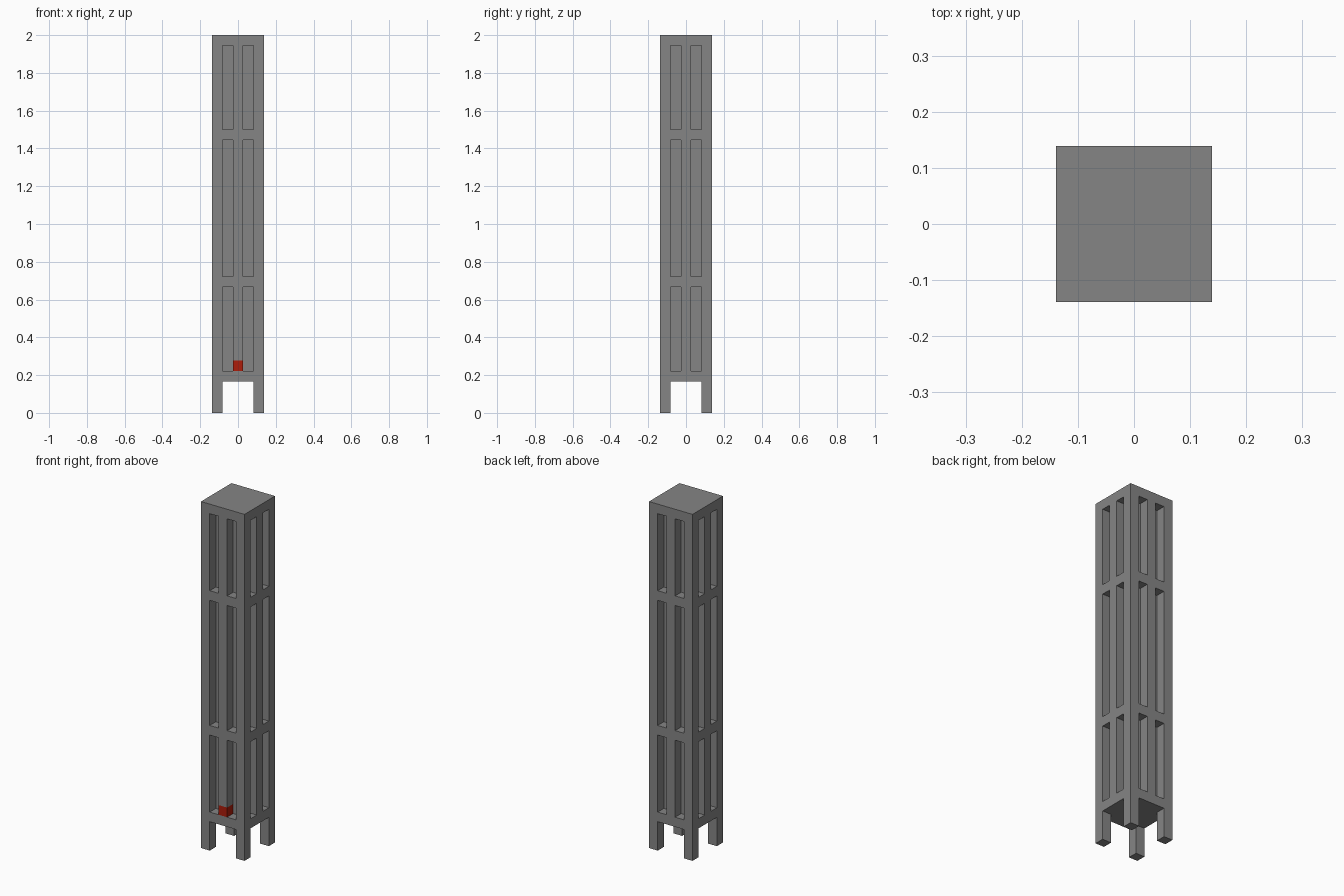
import bpy
import bmesh
from mathutils import Vector

default = bpy.data.objects.get("Cube")
if default:
    bpy.data.objects.remove(default, do_unlink=True)

U = 1 / 18                      # one module of the tower
HALF, CORE = 2.5, 1.5           # half widths in modules
LEG, TOP = 3, 36
WINDOWS = [(4, 12), (13, 26), (27, 35)]


def material(name, color):
    mat = bpy.data.materials.new(name)
    mat.use_nodes = True
    mat.diffuse_color = color
    mat.node_tree.nodes["Principled BSDF"].inputs["Base Color"].default_value = color
    return mat


def extrude(bm, faces, offset):
    """Push a set of faces along offset, leaving no inner walls."""
    new = bmesh.ops.extrude_face_region(bm, geom=faces)["geom"]
    bmesh.ops.translate(bm, vec=offset, verts=[g for g in new if isinstance(g, bmesh.types.BMVert)])
    old = [f for f in faces if f.is_valid and f not in new]
    bmesh.ops.delete(bm, geom=old, context='FACES_ONLY')


# Solid shaft, cut along the module lines
bm = bmesh.new()
bmesh.ops.create_cube(bm, size=1)
bmesh.ops.scale(bm, vec=(2 * HALF, 2 * HALF, TOP - LEG), verts=bm.verts)
bmesh.ops.translate(bm, vec=(0, 0, (TOP + LEG) / 2), verts=bm.verts)
levels = sorted({z for pair in WINDOWS for z in pair} | {5})
cuts = [(Vector((0, 0, z)), Vector((0, 0, 1))) for z in levels]
for axis in (Vector((1, 0, 0)), Vector((0, 1, 0))):
    cuts += [(axis * d, axis) for d in (-CORE, -0.5, 0.5, CORE)]
for point, normal in cuts:
    bmesh.ops.bisect_plane(bm, geom=bm.verts[:] + bm.edges[:] + bm.faces[:],
                           plane_co=point, plane_no=normal)
bm.normal_update()

# Recessed windows, two columns on each side
for side in (Vector((1, 0, 0)), Vector((-1, 0, 0)), Vector((0, 1, 0)), Vector((0, -1, 0))):
    across = Vector((side.y, side.x, 0))
    panes = []
    for f in bm.faces:
        c = f.calc_center_median()
        if c.dot(side) > HALF - 0.01 and 0.5 < abs(c.dot(across)) < CORE:
            if any(lo < c.z < hi for lo, hi in WINDOWS):
                panes.append(f)
    extrude(bm, panes, -side)

# Four corner legs
feet = []
for f in bm.faces:
    c = f.calc_center_median()
    if c.z < LEG + 0.01 and min(abs(c.x), abs(c.y)) > CORE:
        feet.append(f)
extrude(bm, feet, Vector((0, 0, -LEG)))

# Red block at the foot of the front mullion
for f in bm.faces:
    c = f.calc_center_median()
    f.material_index = int(c.y < -CORE - 0.1 and abs(c.x) < 0.6 and 4 < c.z < 5)

# Clean up the flat areas and scale to size
bmesh.ops.dissolve_limit(bm, angle_limit=0.01, verts=bm.verts[:], edges=bm.edges[:],
                         delimit={'MATERIAL'})
bmesh.ops.recalc_face_normals(bm, faces=bm.faces[:])
bmesh.ops.scale(bm, vec=(U, U, U), verts=bm.verts)

mesh = bpy.data.meshes.new("tower")
bm.to_mesh(mesh)
bm.free()
mesh.materials.append(material("stone grey", (0.235, 0.235, 0.235, 1)))
mesh.materials.append(material("red", (0.42, 0.012, 0.003, 1)))
tower = bpy.data.objects.new("tower", mesh)
bpy.context.collection.objects.link(tower)
